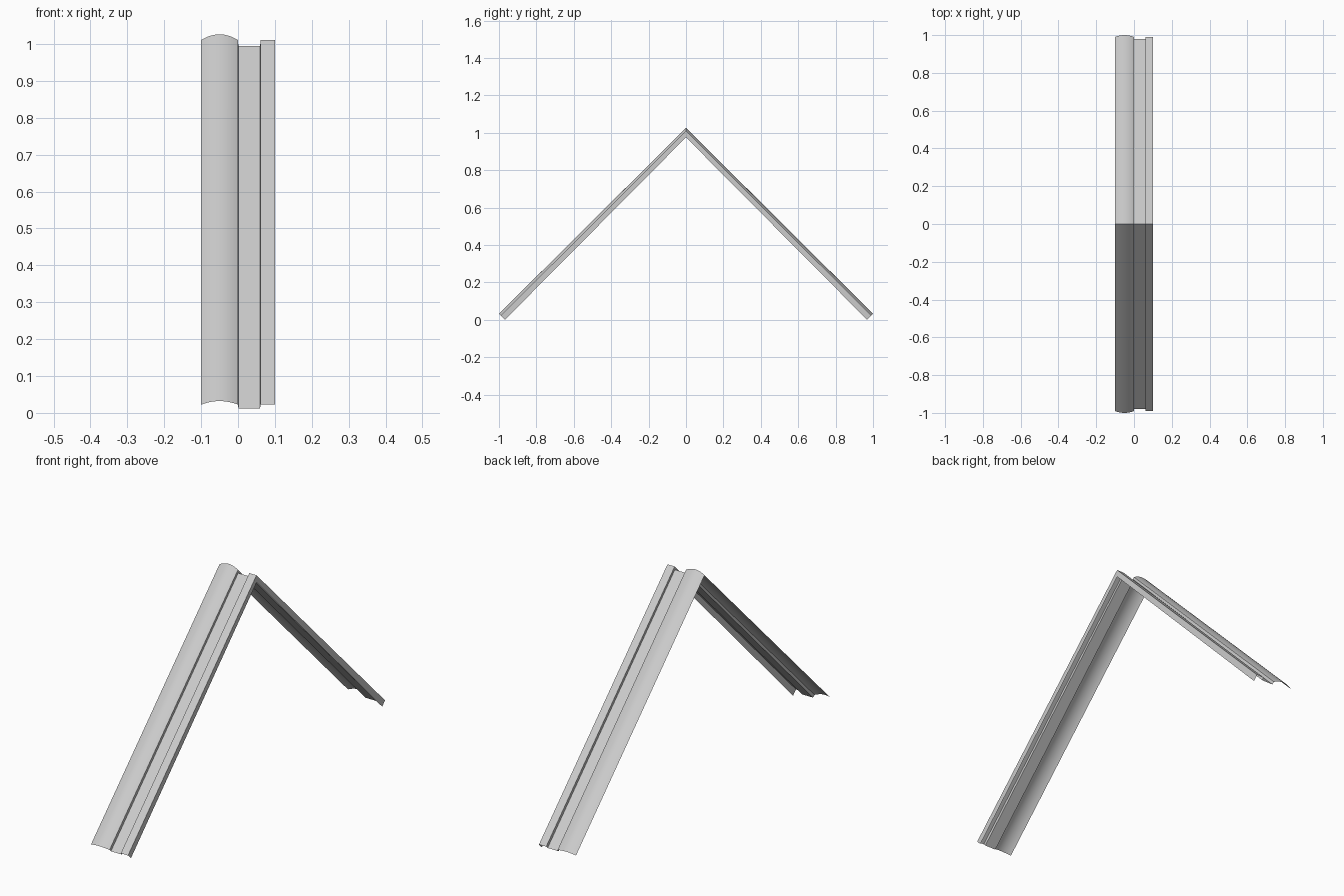
import bpy, bmesh, math

if "Cube" in bpy.data.objects:
    bpy.data.objects.remove(bpy.data.objects["Cube"])

# Cross-section of the folded sheet: (x, depth below the crown)
ARC_STEPS = 16
EDGE = 0.0115      # depth of the arch edges and the right rib
VALLEY = 0.023     # depth of the flat channel
LIP = 0.0376       # bottom of the right side flange

# Arched cover on the left
profile = []
for i in range(ARC_STEPS + 1):
    t = -1 + 2 * i / ARC_STEPS
    profile.append((-0.05 + 0.05 * t, EDGE * t * t))
# Step, channel, raised rib and side flange
profile += [(0.001, VALLEY), (0.06, VALLEY), (0.061, EDGE), (0.1, EDGE), (0.1, LIP)]


def station(side, x, d):
    """Point on the ridge (side 0) or at the foot of a slope (side -1 / 1)."""
    if side == 0:
        return (x, 0, 1.026 - 1.35 * d)
    return (x, side * (1 - 0.85 * d), 0.032 - 0.85 * d)


# Sweep the profile over both slopes
bm = bmesh.new()
rows = [[bm.verts.new(station(s, x, d)) for x, d in profile] for s in (-1, 0, 1)]
for a, b in zip(rows, rows[1:]):
    for i in range(len(profile) - 1):
        bm.faces.new((a[i], a[i + 1], b[i + 1], b[i]))
mesh = bpy.data.meshes.new("roof_edge_trim")
bm.to_mesh(mesh)
bm.free()

trim = bpy.data.objects.new("roof_edge_trim", mesh)
bpy.context.collection.objects.link(trim)
bpy.context.view_layer.objects.active = trim
trim.select_set(True)
bpy.ops.object.shade_smooth_by_angle(angle=math.radians(25))
